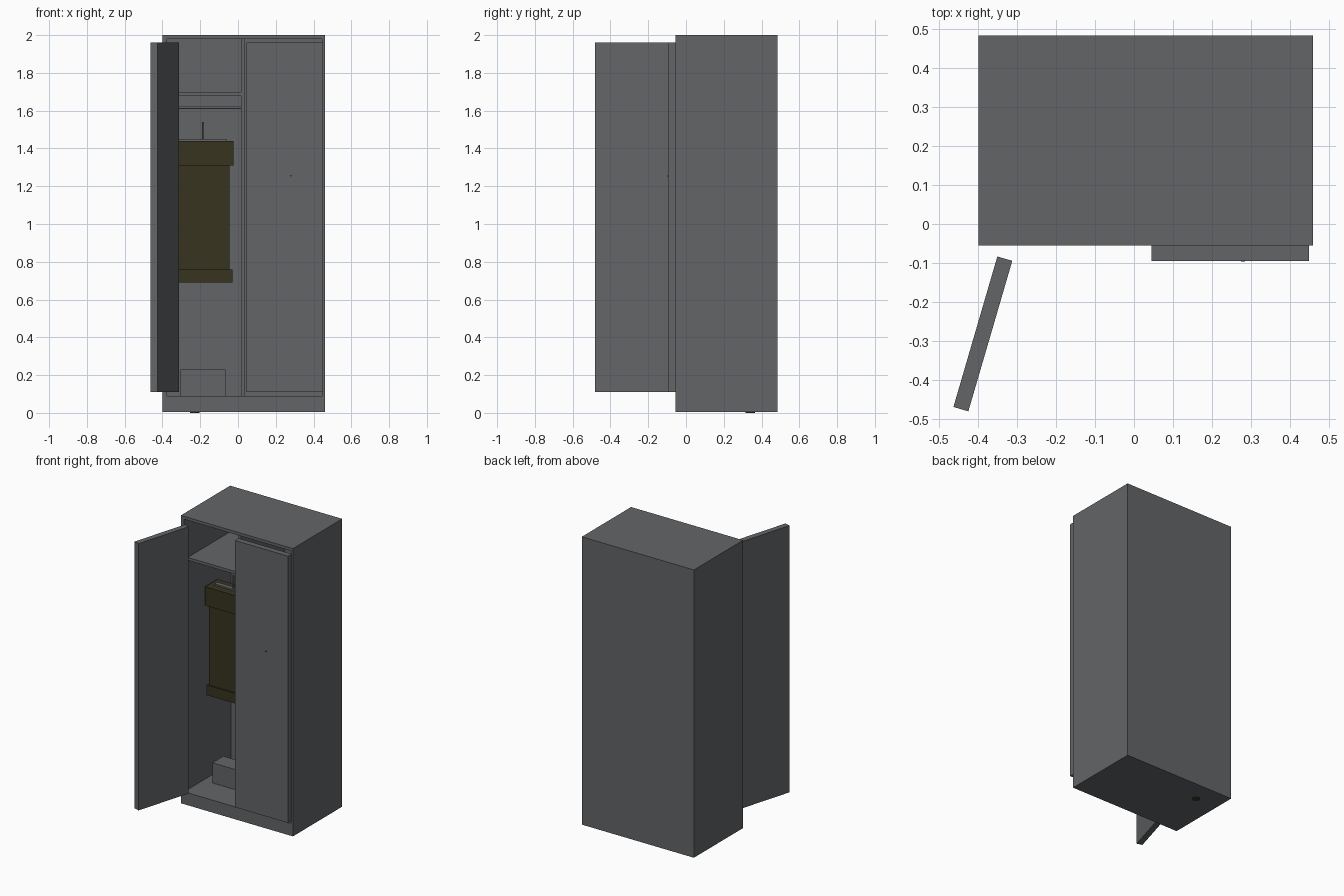
import bpy, bmesh, math
from mathutils import Matrix

if "Cube" in bpy.data.objects:
    bpy.data.objects.remove(bpy.data.objects["Cube"])


def material(name, rgb):
    m = bpy.data.materials.new(name)
    m.diffuse_color = (*rgb, 1)
    m.use_nodes = True
    m.node_tree.nodes["Principled BSDF"].inputs["Base Color"].default_value = m.diffuse_color
    return m


GREY = material("grey metal", (0.125, 0.13, 0.137))
OLIVE = material("dark olive", (0.038, 0.034, 0.014))


def finish(name, bm, mat):
    bmesh.ops.recalc_face_normals(bm, faces=bm.faces)
    me = bpy.data.meshes.new(name)
    bm.to_mesh(me)
    bm.free()
    me.materials.append(mat)
    ob = bpy.data.objects.new(name, me)
    bpy.context.collection.objects.link(ob)
    return ob


def box_mesh(x, y, z):
    bm = bmesh.new()
    bmesh.ops.create_cube(bm, size=1)
    for v in bm.verts:
        v.co = [(a + b) / 2 + c * (b - a) for c, (a, b) in zip(v.co, (x, y, z))]
    return bm


def box(name, x, y, z, mat=GREY):
    return finish(name, box_mesh(x, y, z), mat)


def rod(name, centre, radius, length, axis, mat=GREY, sides=16):
    bm = bmesh.new()
    bmesh.ops.create_cone(bm, cap_ends=True, segments=sides,
                          radius1=radius, radius2=radius, depth=length)
    turn = {"x": Matrix.Rotation(math.pi / 2, 4, "Y"),
            "y": Matrix.Rotation(math.pi / 2, 4, "X"),
            "z": Matrix.Identity(4)}[axis]
    bmesh.ops.transform(bm, matrix=Matrix.Translation(centre) @ turn, verts=bm.verts)
    return finish(name, bm, mat)


# Hollow cabinet: the front face is inset to the opening, then pushed back
bm = box_mesh((-0.40, 0.46), (-0.055, 0.485), (0.004, 2.0))
bm.normal_update()
front = min(bm.faces, key=lambda f: f.calc_center_median().y)
for depth in (-0.055, 0.46):
    bmesh.ops.inset_individual(bm, faces=[front], thickness=0.004)
    for v in front.verts:
        v.co = (-0.375 if v.co.x < 0 else 0.445, depth, 0.09 if v.co.z < 1 else 1.98)
finish("cabinet", bm, GREY)

# Inner panels
box("divider", (0.015, 0.035), (-0.015, 0.46), (0.09, 1.98))
box("shelf", (-0.375, 0.015), (-0.015, 0.46), (1.68, 1.70))
rod("hanging_rail", (-0.18, 0.21, 1.617), 0.009, 0.39, "x")

# Closed right door and open left door
box("right_door", (0.045, 0.45), (-0.095, -0.055), (0.11, 1.96))
left = box("left_door", (-0.2015, 0.2015), (-0.02, 0.02), (0.11, 1.96))
left.location = (-0.3885, -0.2825, 0)
left.rotation_euler.z = math.atan2(0.387, 0.113)
rod("right_keyhole", (0.28, -0.095, 1.255), 0.005, 0.004, "y", OLIVE, 8)

# Hanging olive garment with its hanger
box("garment_body", (-0.335, -0.045), (0.16, 0.27), (0.70, 1.40), OLIVE)
box("garment_top_band", (-0.357, -0.025), (0.147, 0.285), (1.31, 1.44), OLIVE)
box("garment_bottom_band", (-0.347, -0.03), (0.15, 0.28), (0.69, 0.76), OLIVE)
box("hanger_bar", (-0.32, -0.06), (0.20, 0.23), (1.43, 1.45))
rod("hanger_hook", (-0.185, 0.215, 1.49), 0.006, 0.10, "z")

# Storage box on the floor and round plug under the base
box("storage_box", (-0.305, -0.065), (0.155, 0.275), (0.085, 0.23))
rod("base_plug", (-0.23, 0.34, 0.004), 0.025, 0.008, "z", OLIVE)
